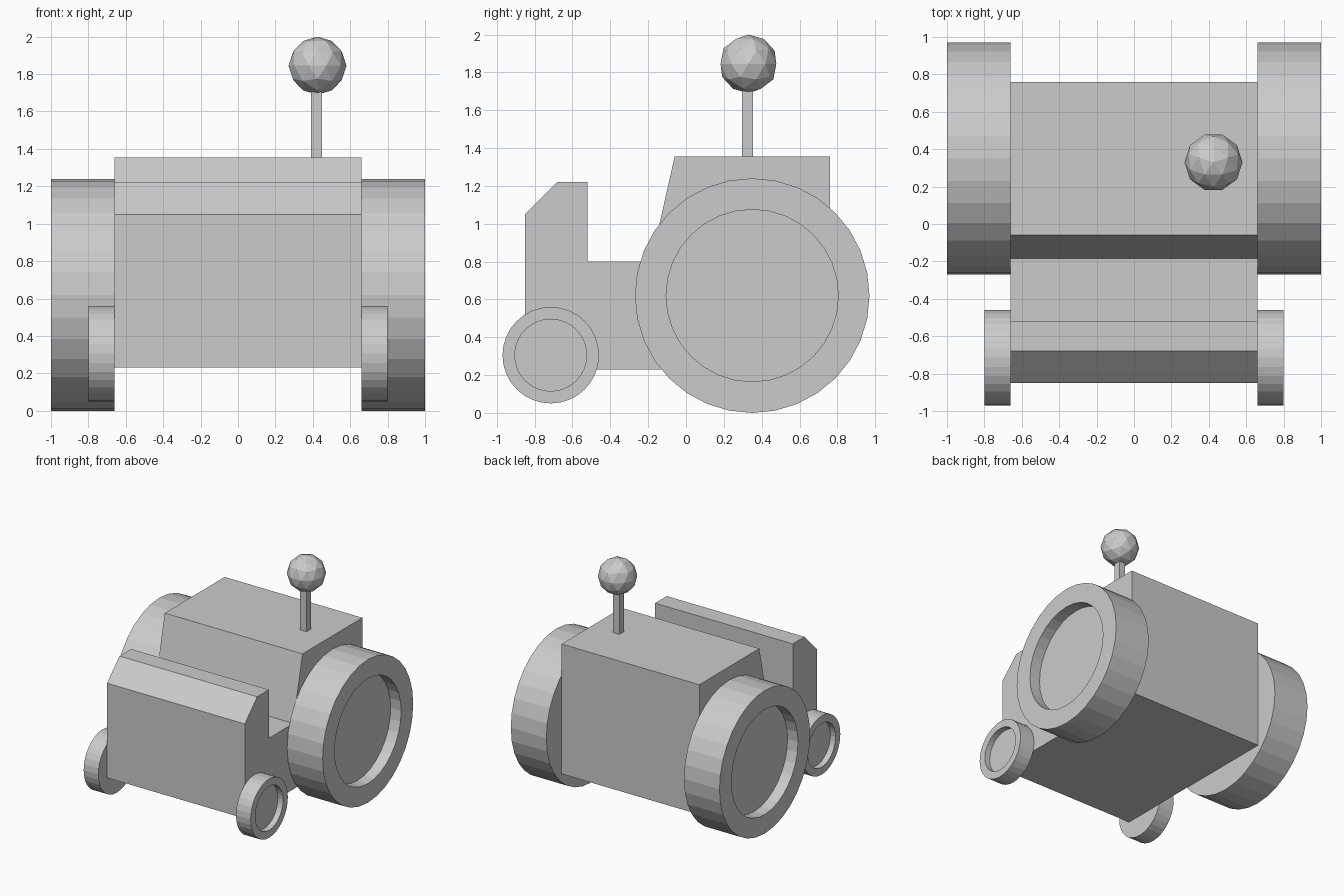
import bpy, bmesh, math

if "Cube" in bpy.data.objects:
    bpy.data.objects.remove(bpy.data.objects["Cube"])

HALF_WIDTH = 0.66
SIDES = 32


def finish(name, bm):
    bmesh.ops.recalc_face_normals(bm, faces=bm.faces)
    mesh = bpy.data.meshes.new(name)
    bm.to_mesh(mesh)
    bm.free()
    obj = bpy.data.objects.new(name, mesh)
    bpy.context.collection.objects.link(obj)
    return obj


def loft(name, rings):
    """Bridge equal-sized rings of points and cap both ends."""
    bm = bmesh.new()
    loops = [[bm.verts.new(p) for p in ring] for ring in rings]
    n = len(loops[0])
    for a, b in zip(loops, loops[1:]):
        for i in range(n):
            j = (i + 1) % n
            bm.faces.new((a[i], a[j], b[j], b[i]))
    bm.faces.new(loops[0])
    bm.faces.new(loops[-1])
    return finish(name, bm)


def wheel(name, side, y, z, radius, hub_radius, width, recess):
    """Wheel against the body side, with a recessed outer hub."""
    outer = HALF_WIDTH + width
    profile = [(HALF_WIDTH, radius), (outer, radius),
               (outer, hub_radius), (outer - recess, hub_radius)]
    angles = [math.tau * i / SIDES for i in range(SIDES)]
    return loft(name, [[(side * x, y + r * math.cos(a), z + r * math.sin(a))
                        for a in angles] for x, r in profile])


# Body: one side profile (y, z) extruded across the width
side_profile = [(-0.85, 0.23), (0.76, 0.23), (0.76, 1.355), (-0.06, 1.355),
                (-0.185, 0.80), (-0.52, 0.80), (-0.52, 1.22), (-0.68, 1.22),
                (-0.85, 1.05)]
loft("body", [[(x, y, z) for y, z in side_profile]
              for x in (-HALF_WIDTH, HALF_WIDTH)])

# Wheels: large at the back, small at the front
for label, side in (("left", -1), ("right", 1)):
    wheel(f"rear_wheel_{label}", side, 0.35, 0.62, 0.62, 0.455, 0.34, 0.10)
    wheel(f"front_wheel_{label}", side, -0.715, 0.305, 0.255, 0.19, 0.14, 0.05)

# Square pole on the roof
bpy.ops.mesh.primitive_cube_add(size=1, location=(0.42, 0.325, 1.53))
pole = bpy.context.object
pole.name = "pole"
pole.scale = (0.06, 0.06, 0.36)

# Faceted ball on top of the pole
bpy.ops.mesh.primitive_ico_sphere_add(subdivisions=2, radius=0.155,
                                      location=(0.425, 0.33, 1.845),
                                      rotation=(0, 0, math.pi / 2))
bpy.context.object.name = "pole_ball"
